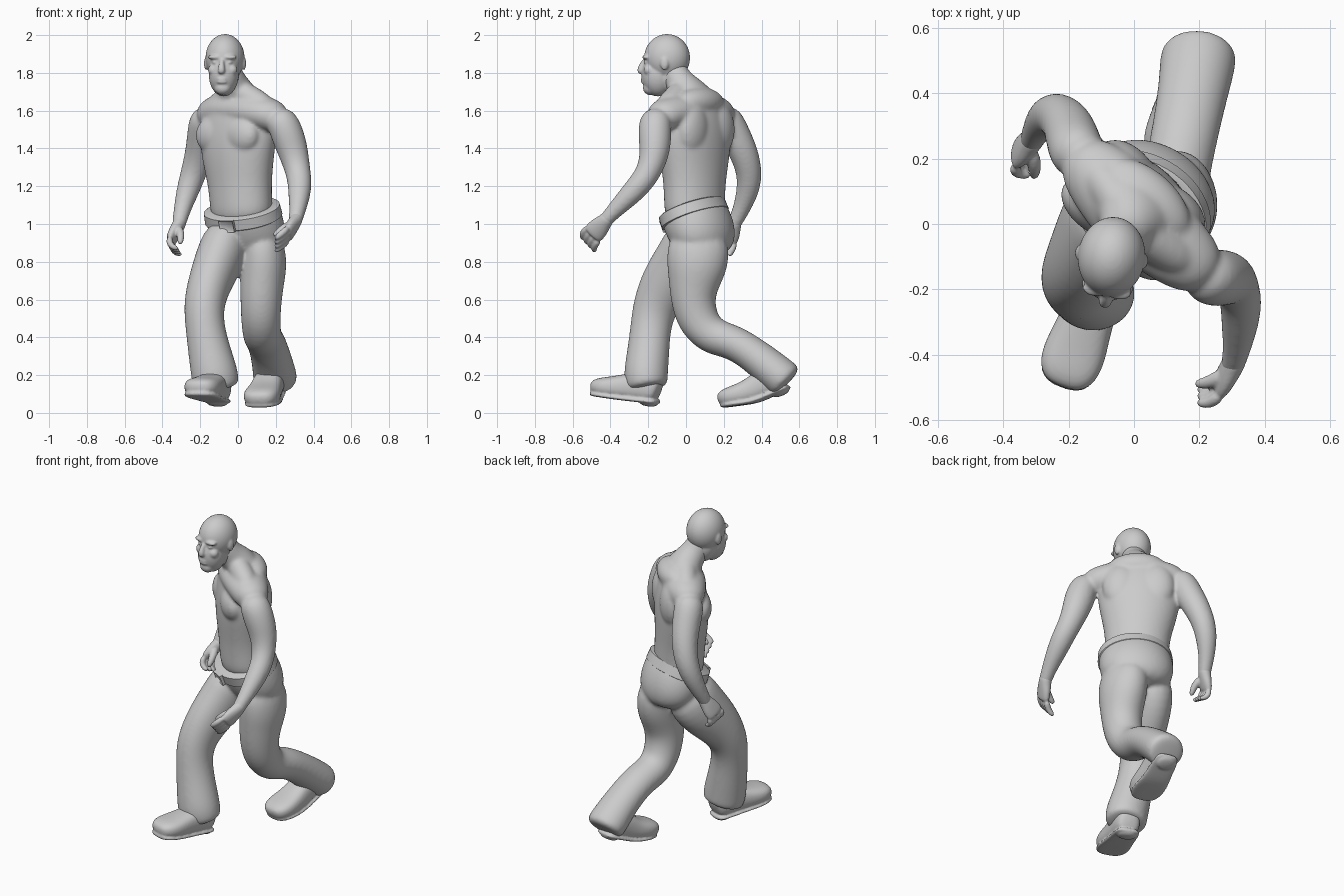
import bpy, bmesh, math
from mathutils import Matrix, Vector

if "Cube" in bpy.data.objects:
    bpy.data.objects.remove(bpy.data.objects["Cube"], do_unlink=True)

grey = bpy.data.materials.new("plain grey")
grey.use_nodes = True
COLOUR = (0.6, 0.6, 0.6, 1)
grey.diffuse_color = COLOUR
grey.node_tree.nodes["Principled BSDF"].inputs["Base Color"].default_value = COLOUR


def frame(origin, yaw=0, pitch=0):
    """Placement: turn about z after tipping about x."""
    return (Matrix.Translation(origin) @ Matrix.Rotation(math.radians(yaw), 4, "Z")
            @ Matrix.Rotation(math.radians(pitch), 4, "X"))


def loft(bm, rings, side=(1, 0, 0), mat=None, sides=16, square=1.0):
    """Closed tube through rings of (x, y, z, half width, half depth)."""
    mat = mat or Matrix.Identity(4)
    centres = [Vector(r[:3]) for r in rings]
    loops = []
    for i, ring in enumerate(rings):
        along = (centres[min(i + 1, len(rings) - 1)] - centres[max(i - 1, 0)]).normalized()
        u = Vector(side)
        u = (u - along * u.dot(along)).normalized()
        v = along.cross(u)
        loop = []
        for k in range(sides):
            t = math.tau * k / sides
            c, s = math.cos(t), math.sin(t)
            c = math.copysign(abs(c) ** square, c)
            s = math.copysign(abs(s) ** square, s)
            point = centres[i] + u * c * ring[3] + v * s * ring[-1]
            loop.append(bm.verts.new(mat @ point))
        loops.append(loop)
    for low, high in zip(loops, loops[1:]):
        for k in range(sides):
            n = (k + 1) % sides
            bm.faces.new((low[k], low[n], high[n], high[k]))
    bm.faces.new(loops[0][::-1])
    bm.faces.new(loops[-1])


def blob(bm, centre, radii, mat):
    """Ellipsoid."""
    m = mat @ Matrix.Translation(centre) @ Matrix.Diagonal((*radii, 1))
    bmesh.ops.create_uvsphere(bm, u_segments=16, v_segments=10, radius=1, matrix=m)


def pair(bm, centre, radii, mat):
    """Ellipsoid on both sides of the local centre line."""
    for sign in (-1, 1):
        blob(bm, (sign * centre[0], centre[1], centre[2]), radii, mat)


def finish(bm, name, subdivide=0, voxel=0, smooth=0):
    bmesh.ops.recalc_face_normals(bm, faces=bm.faces)
    mesh = bpy.data.meshes.new(name)
    bm.to_mesh(mesh)
    bm.free()
    obj = bpy.data.objects.new(name, mesh)
    bpy.context.collection.objects.link(obj)
    if subdivide:
        obj.modifiers.new("round", "SUBSURF").levels = subdivide
    if voxel:
        fuse = obj.modifiers.new("fuse", "REMESH")
        fuse.mode = "VOXEL"
        fuse.voxel_size = voxel
    if smooth:
        soften = obj.modifiers.new("soften", "SMOOTH")
        soften.factor = 0.5
        soften.iterations = smooth
    bpy.ops.object.select_all(action="DESELECT")
    obj.select_set(True)
    bpy.context.view_layer.objects.active = obj
    bpy.ops.object.convert(target="MESH")
    obj.data.materials.clear()
    obj.data.materials.append(grey)
    bpy.ops.object.shade_smooth_by_angle(angle=math.radians(50))


# Torso with a twisted chest
body = bmesh.new()
chest = frame((0, .045, 0), -42)
chest_side = chest.to_3x3() @ Vector((1, 0, 0))
chest_front = chest.to_3x3() @ Vector((0, -1, 0))
loft(body, [
    (.025, .045, .98, .18, .14), (.015, .045, 1.12, .187, .145),
    (.01, .045, 1.22, .193, .145), (0, .045, 1.34, .222, .153),
    (0, .045, 1.46, .245, .155), (0, .045, 1.56, .235, .14),
    (0, .035, 1.64, .18, .12), (-.005, .015, 1.69, .12, .1),
    (-.02, -.015, 1.73, .085, .085), (-.045, -.055, 1.78, .074, .076),
    (-.06, -.07, 1.85, .066, .07)], chest_side)
pair(body, (.1, -.085, 1.47), (.115, .067, .1), chest)
pair(body, (.1, .08, 1.5), (.11, .07, .14), chest)

# Shoulder girdle and the slopes up to the neck
loft(body, [
    (.24, -.165, 1.55, .08, .08), (.14, -.09, 1.59, .12, .095), (0, .035, 1.61, .14, .1),
    (-.1, .14, 1.6, .12, .095), (-.185, .225, 1.555, .08, .08)], chest_front)
blob(body, (.01, .045, 1.645), (.17, .095, .08), chest)
loft(body, [(-.015, -.02, 1.72, .065), (.06, -.05, 1.67, .068), (.18, -.13, 1.6, .065)], chest_front)
loft(body, [(-.015, 0, 1.72, .065), (-.06, .1, 1.66, .068), (-.14, .18, 1.6, .065)], chest_front)

# Left arm reaching forward, right arm swung back
loft(body, [
    (.19, -.14, 1.56, .075), (.235, -.165, 1.545, .09), (.267, -.165, 1.46, .09),
    (.293, -.165, 1.38, .082), (.315, -.19, 1.29, .069), (.328, -.235, 1.22, .066),
    (.325, -.3, 1.15, .06), (.315, -.38, 1.07, .044), (.303, -.43, 1.015, .038),
    (.295, -.445, 1.0, .034)], chest_front)
loft(body, [
    (-.15, .19, 1.57, .075), (-.177, .22, 1.55, .088), (-.188, .265, 1.46, .084),
    (-.205, .31, 1.37, .078), (-.235, .337, 1.27, .07), (-.265, .33, 1.18, .063),
    (-.295, .295, 1.08, .047), (-.312, .255, 1.0, .038), (-.32, .245, .975, .034)], chest_front)
finish(body, "torso_and_arms", 2, .009, 14)


# Hands with curled fingers
def hand(name, wrist, knuckle, spread, curl, tip, thumb):
    bm = bmesh.new()
    wrist, knuckle, spread = Vector(wrist), Vector(knuckle), Vector(spread).normalized()
    palm = [(-.4, .034, .034), (.1, .042, .036), (.5, .056, .033), (1, .06, .028), (1.15, .05, .02)]
    loft(bm, [(*wrist.lerp(knuckle, t), a, b) for t, a, b in palm], spread)
    for i in range(4):
        base = knuckle + spread * (i - 1.5) * .03
        bend = base + Vector(curl)
        end = bend + Vector(tip)
        loft(bm, [(*base, .02), (*bend, .019), (*end, .014)], spread, sides=10)
    loft(bm, [(*p, r) for p, r in zip(thumb, (.028, .022, .015))], spread, sides=10)
    finish(bm, name, 2, .006, 2)


hand("left_hand", (.305, -.425, 1.02), (.267, -.49, .95), (0, .68, -.73),
     (-.035, -.03, -.035), (-.04, .005, -.03),
     [(.285, -.455, 1.0), (.235, -.485, .975), (.185, -.49, .935)])
hand("right_hand", (-.312, .255, 1.0), (-.352, .218, .92), (.2, .9, -.35),
     (-.005, -.02, -.05), (.052, -.01, -.02),
     [(-.32, .23, .98), (-.3, .175, .945), (-.307, .14, .89)])

# Head and face, turned a little to its right
skull = bmesh.new()
head = frame((-.07, -.11, 1.85), -8)
blob(skull, (0, .01, .03), (.107, .127, .127), head)
blob(skull, (0, -.04, -.06), (.082, .089, .116), head)
blob(skull, (0, -.08, -.13), (.046, .04, .038), head)
blob(skull, (0, .03, -.06), (.078, .078, .1), head)
loft(skull, [(0, -.1, .03, .01), (0, -.122, 0, .014), (0, -.134, -.035, .022),
             (0, -.125, -.055, .018)], mat=head, sides=10)
for height in (-.082, -.098):
    blob(skull, (0, -.113, height), (.03, .018, .01), head)
pair(skull, (.036, -.094, .033), (.042, .024, .014), head)
pair(skull, (.036, -.092, .006), (.02, .018, .011), head)
pair(skull, (.046, -.08, -.035), (.034, .03, .03), head)
pair(skull, (.101, .01, 0), (.012, .023, .036), head)
finish(skull, "head", 2, .006, 5)

# Trousers: tilted seat and two striding legs
hips = frame((.025, .04, 1.055), -30, 22)
trousers = bmesh.new()
loft(trousers, [
    (0, 0, .03, .205, .165), (0, 0, 0, .213, .171), (0, .01, -.08, .22, .175),
    (0, .008, -.16, .212, .163), (0, -.02, -.24, .15, .12)], mat=hips)
loft(trousers, [
    (.12, .07, .97, .11, .16), (.137, .063, .8, .13, .172), (.128, .045, .7, .12, .142),
    (.122, .035, .6, .112, .12),
    (.12, .06, .49, .106, .117), (.127, .135, .4, .104, .102), (.15, .25, .38, .104, .092),
    (.175, .375, .295, .108, .096), (.19, .46, .225, .116, .102),
    (.198, .515, .18, .12, .105), (.2, .54, .155, .108, .1)])
loft(trousers, [
    (-.04, .08, .97, .13, .165), (-.095, .015, .82, .133, .175), (-.15, -.1, .69, .118, .148),
    (-.183, -.165, .57, .11, .122), (-.175, -.188, .45, .105, .109),
    (-.15, -.2, .32, .116, .114), (-.125, -.213, .21, .128, .12),
    (-.115, -.21, .15, .125, .115), (-.11, -.205, .125, .112, .1)])
finish(trousers, "trousers", 2, .009, 16)

# Belt
belt = bmesh.new()
loft(belt, [(0, 0, -.034, .205, .165), (0, 0, -.028, .217, .175),
            (0, 0, .028, .213, .172), (0, 0, .034, .2, .16)], mat=hips, sides=48)
finish(belt, "belt")

# Buckle with a sunken middle
buckle = bmesh.new()
place = hips @ Matrix.Translation((0, -.177, 0)) @ Matrix.Diagonal((.085, .02, .064, 1))
bmesh.ops.create_cube(buckle, size=1, matrix=place)
forward = hips.to_3x3() @ Vector((0, -1, 0))
buckle.normal_update()
plate = max(buckle.faces, key=lambda f: f.normal.dot(forward))
bmesh.ops.inset_region(buckle, faces=[plate], thickness=.012)
bmesh.ops.translate(buckle, verts=plate.verts, vec=forward * -.008)
finish(buckle, "buckle")


# Boots: rounded upper, thin sole, heel block and a toe that can bend up
def boot(name, mat, bend):
    bm = bmesh.new()
    upper = [(0, .09, .05, .05), (-.03, .1, .075, .075), (-.12, .105, .08, .08),
             (-.2, .093, .088, .067), (-.28, .08, .1, .056), (-.345, .074, .09, .048),
             (-.385, .066, .05, .028)]

    def lift(y):
        return bend * max(0, -y - .2)

    loft(bm, [(0, y, z + lift(y), a, b) for y, z, a, b in upper], mat=mat, square=.75)
    loft(bm, [(0, y, .033 + lift(y), a, .013) for y, z, a, b in upper], mat=mat, square=.65)
    block = mat @ Matrix.Translation((0, -.055, .02)) @ Matrix.Diagonal((.13, .11, .04, 1))
    bmesh.ops.create_cube(bm, size=1, matrix=block)
    finish(bm, name, 2, .007, 4)


boot("right_boot", frame((-.092, -.147, .025), -20, -6), .03)
boot("left_boot", frame((.2, .56, .11), -14, 23), .28)
